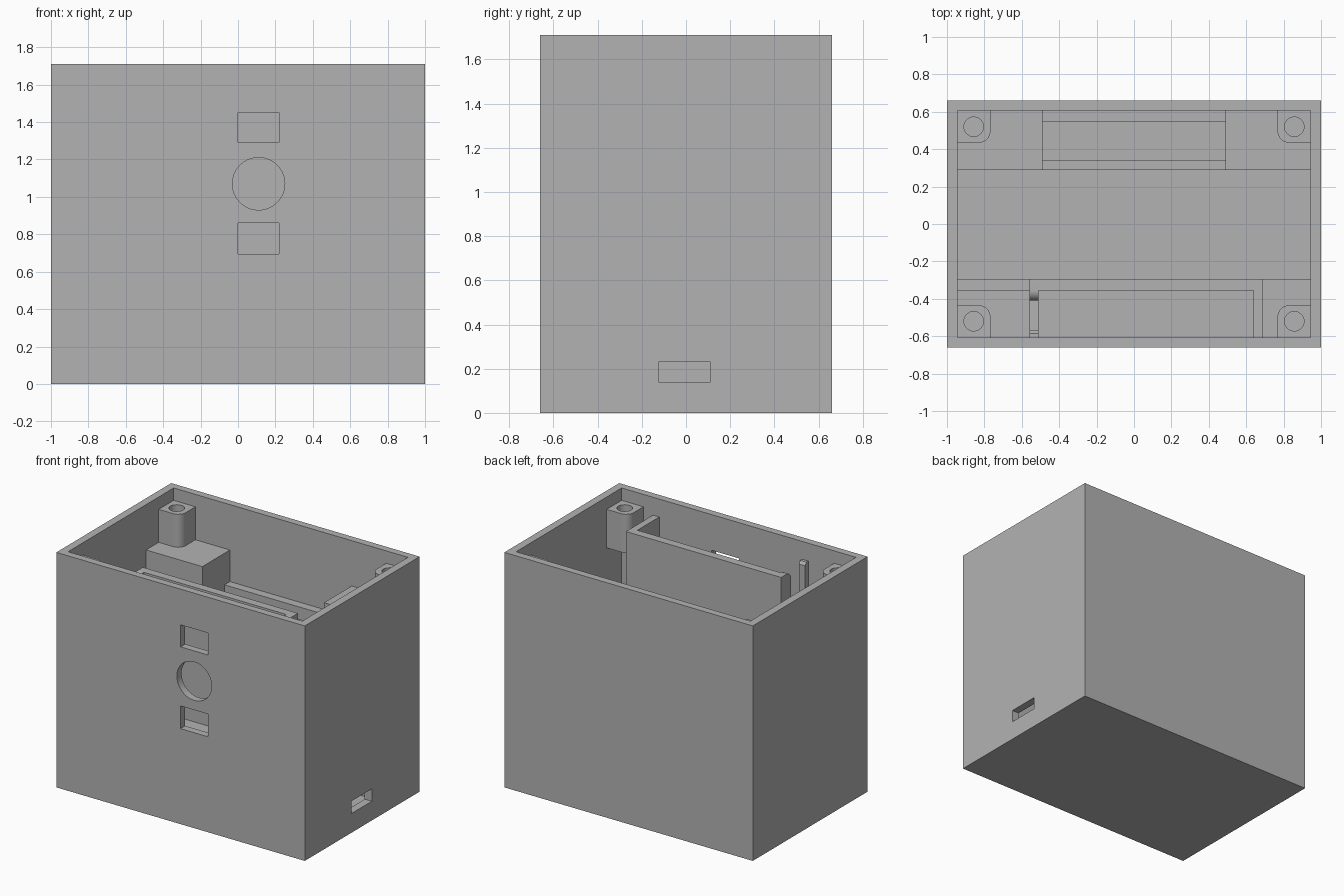
import bpy, bmesh, math
from mathutils import Vector

old = bpy.data.objects.get("Cube")
if old:
    bpy.data.objects.remove(old, do_unlink=True)

grey = bpy.data.materials.new("plain grey")
grey.use_nodes = True
grey.diffuse_color = (0.45, 0.45, 0.45, 1)
grey.node_tree.nodes["Principled BSDF"].inputs["Base Color"].default_value = grey.diffuse_color


def prism(name, points, offset):
    """Extrude a closed outline of 3D points along an offset."""
    bm = bmesh.new()
    face = bm.faces.new([bm.verts.new(p) for p in points])
    out = bmesh.ops.extrude_face_region(bm, geom=[face])
    moved = [g for g in out["geom"] if isinstance(g, bmesh.types.BMVert)]
    bmesh.ops.translate(bm, verts=moved, vec=Vector(offset))
    bmesh.ops.recalc_face_normals(bm, faces=bm.faces)
    mesh = bpy.data.meshes.new(name)
    bm.to_mesh(mesh)
    bm.free()
    obj = bpy.data.objects.new(name, mesh)
    bpy.context.collection.objects.link(obj)
    mesh.materials.append(grey)
    return obj


def box(name, x0, x1, y0, y1, z0, z1):
    outline = [(x0, y0, z0), (x1, y0, z0), (x1, y1, z0), (x0, y1, z0)]
    return prism(name, outline, (0, 0, z1 - z0))


def arc(cx, cy, r, start, end, steps):
    angles = [math.radians(start + (end - start) * i / steps) for i in range(steps + 1)]
    return [(cx + r * math.cos(a), cy + r * math.sin(a)) for a in angles]


def cut(target, cutter):
    mod = target.modifiers.new(cutter.name, "BOOLEAN")
    mod.operation = "DIFFERENCE"
    mod.solver = "EXACT"
    mod.object = cutter
    cutter.hide_render = True
    cutter.hide_viewport = True
    cutter.display_type = "WIRE"


def bake(obj):
    """Apply the cuts and remove their cutters."""
    cutters = [m.object for m in obj.modifiers]
    for c in cutters:
        c.hide_viewport = False
    bpy.context.view_layer.update()
    graph = bpy.context.evaluated_depsgraph_get()
    mesh = bpy.data.meshes.new_from_object(obj.evaluated_get(graph))
    obj.modifiers.clear()
    obj.data = mesh
    for c in cutters:
        bpy.data.objects.remove(c, do_unlink=True)


HX, HY, TOP = 1.0, 0.66, 1.71      # outer half sizes and height
IX, IY, FLOOR = 0.943, 0.607, 0.057  # cavity
SINK = 0.02                         # how far inner parts run into the walls
SHELF, POCKET_TOP = 0.6, 1.58

# Open-topped case with its cavity and wall openings
case = box("case", -HX, HX, -HY, HY, 0, TOP)
cut(case, box("cavity_cutter", -IX, IX, -IY, IY, FLOOR, TOP + 0.1))
cut(case, box("upper_window_cutter", 0, 0.22, -0.7, -0.58, 1.29, 1.45))
cut(case, box("lower_window_cutter", 0, 0.22, -0.7, -0.58, 0.695, 0.86))
cut(case, box("side_port_cutter", 0.9, 1.1, -0.125, 0.11, 0.14, 0.23))
ring = [(x, -0.7, z) for x, z in arc(0.11, 1.07, 0.14, 0, 354, 59)]
cut(case, prism("round_window_cutter", ring, (0, 0.12, 0)))
bake(case)

# Rear holder: a tall block at each end, a lower trough between them
wx, wy = IX + SINK, IY + SINK
box("rear_block_right", -wx, -0.49, 0.29, wy, 0.03, 1.38)
box("rear_block_left", 0.49, wx, 0.29, wy, 0.03, 1.38)
box("trough_front_wall", -0.5, 0.5, 0.29, 0.34, 0.03, 1.15)
box("trough_back_wall", -0.5, 0.5, 0.545, wy, 0.03, 1.15)
box("trough_floor", -0.5, 0.5, 0.33, 0.56, 0.03, 0.4)

# Front pocket: base shelf, long wall, one plain end and one notched end
box("front_shelf", -0.56, wx, -wy, -0.295, 0.03, SHELF)
box("low_front_wall", -wx, -0.55, -0.355, -0.295, 0.03, SHELF)
box("pocket_wall", -0.52, 0.69, -0.355, -0.295, SHELF - 0.01, POCKET_TOP)
box("pocket_end_left", 0.64, 0.69, -wy, -0.35, SHELF - 0.01, POCKET_TOP)

r = 0.055
notch = [(-wy, SHELF - 0.01), (-0.295, SHELF - 0.01), (-0.295, POCKET_TOP)]
notch += arc(-0.355, POCKET_TOP - r, r, 90, 180, 8)
notch += [(-0.41, 0.7), (-0.57, 0.7)]
notch += [(-0.57, POCKET_TOP - 0.02), (-0.585, POCKET_TOP), (-wy, POCKET_TOP)]
end = prism("pocket_end_notched", [(-0.56, y, z) for y, z in notch], (0.05, 0, 0))

# Screw posts in the four corners, rounded on the inner corner
rounded = [end, case]
for sx, side in ((-1, "right"), (1, "left")):
    for sy, place in ((-1, "front"), (1, "back")):
        outline = [(wx, wy), (0.768, wy)] + arc(0.828, 0.495, 0.06, 180, 270, 10) + [(wx, 0.435)]
        post = prism(f"{place}_{side}_post",
                     [(sx * x, sy * y, 1.34) for x, y in outline], (0, 0, 0.28))
        hole = [(sx * x, sy * y, 1.4) for x, y in arc(0.857, 0.52, 0.052, 0, 350, 35)]
        cut(post, prism("screw_hole_cutter", hole, (0, 0, 0.4)))
        bake(post)
        rounded.append(post)

# Smooth the curved surfaces only
bpy.ops.object.select_all(action="DESELECT")
for obj in rounded:
    obj.select_set(True)
bpy.context.view_layer.objects.active = case
bpy.ops.object.shade_smooth_by_angle(angle=math.radians(30))
